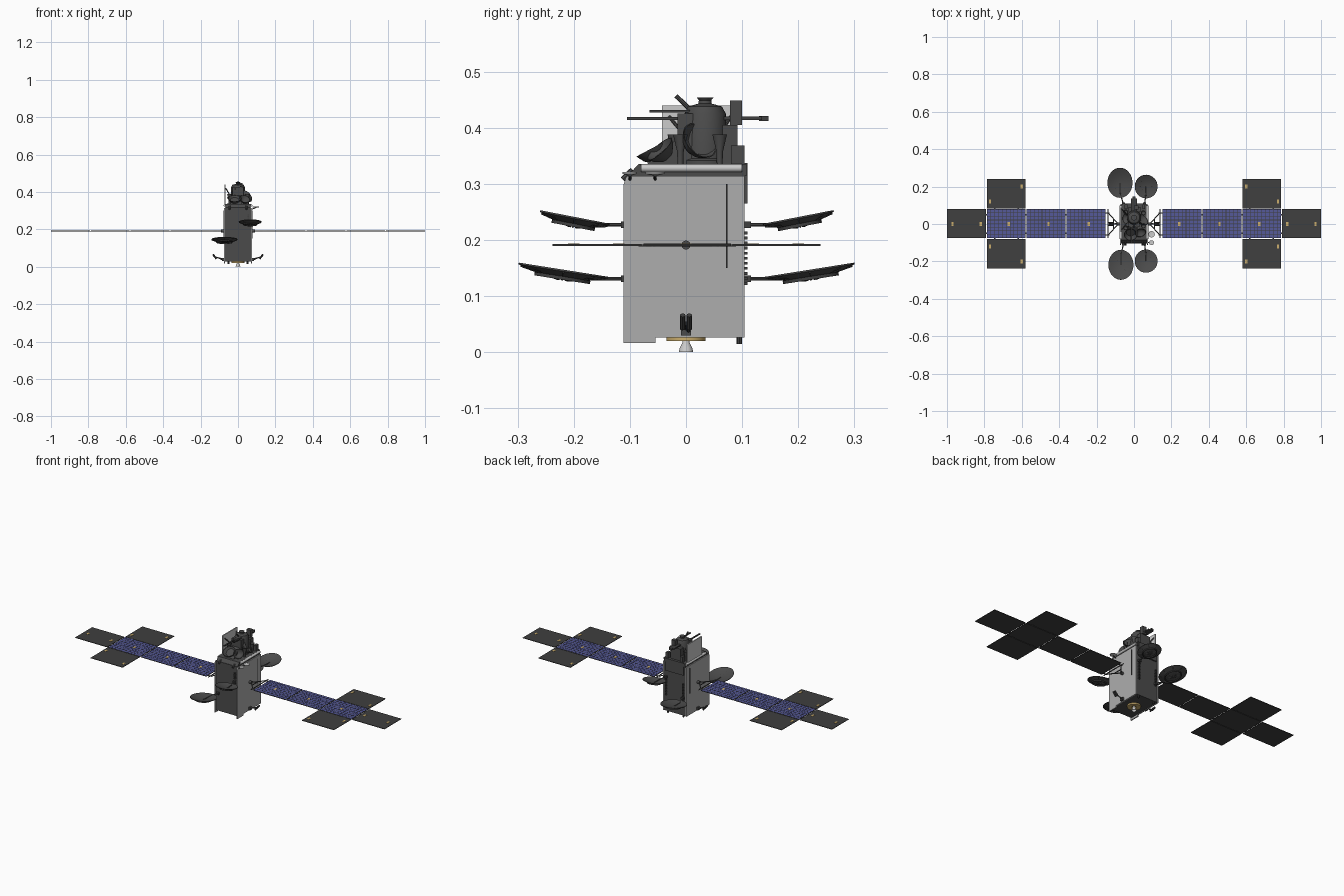
import bpy, bmesh, math
from mathutils import Vector, Matrix

if "Cube" in bpy.data.objects:
    bpy.data.objects.remove(bpy.data.objects["Cube"])


def mat(name, rgb):
    m = bpy.data.materials.new(name)
    m.diffuse_color = (*rgb, 1)
    m.use_nodes = True
    m.node_tree.nodes["Principled BSDF"].inputs["Base Color"].default_value = m.diffuse_color
    return m


DARK = mat("dark_foil", (0.07, 0.07, 0.07))
BLACK = mat("panel_black", (0.05, 0.05, 0.05))
GREY = mat("radiator_grey", (0.42, 0.42, 0.42))
WHITE = mat("pale_grey", (0.65, 0.65, 0.65))
BLUE = mat("cell_blue", (0.09, 0.1, 0.32))
GOLD = mat("gold", (0.6, 0.42, 0.15))


def finish(name, bm, m):
    bmesh.ops.recalc_face_normals(bm, faces=bm.faces)
    me = bpy.data.meshes.new(name)
    bm.to_mesh(me)
    bm.free()
    me.materials.append(m)
    ob = bpy.data.objects.new(name, me)
    bpy.context.collection.objects.link(ob)
    return ob


def add_box(bm, lo, hi):
    lo, hi = Vector(lo), Vector(hi)
    M = Matrix.Translation((lo + hi) / 2) @ Matrix.Diagonal((*(hi - lo), 1))
    bmesh.ops.create_cube(bm, size=1, matrix=M)


def boxes(name, pairs, m):
    bm = bmesh.new()
    for lo, hi in pairs:
        lo, hi = zip(*[(min(a, b), max(a, b)) for a, b in zip(lo, hi)])
        add_box(bm, lo, hi)
    return finish(name, bm, m)


def rods(name, segs, r, m, n=8):
    bm = bmesh.new()
    for p, q in segs:
        p, q = Vector(p), Vector(q)
        M = Matrix.Translation((p + q) / 2) @ (q - p).to_track_quat('Z', 'Y').to_matrix().to_4x4()
        bmesh.ops.create_cone(bm, cap_ends=True, segments=n, radius1=r, radius2=r,
                              depth=(q - p).length, matrix=M)
    return finish(name, bm, m)


def lathe(name, prof, loc, m, rot=(0, 0, 0), scale=(1, 1, 1), n=32):
    bm = bmesh.new()
    vs = [bm.verts.new((r, 0, z)) for r, z in prof]
    es = [bm.edges.new(e) for e in zip(vs, vs[1:])]
    bmesh.ops.spin(bm, geom=vs + es, cent=(0, 0, 0), axis=(0, 0, 1), angle=2 * math.pi, steps=n)
    bmesh.ops.remove_doubles(bm, verts=bm.verts, dist=1e-5)
    ob = finish(name, bm, m)
    ob.location, ob.rotation_euler, ob.scale = loc, rot, scale
    return ob


def prism(name, yz, x0, x1, m):
    bm = bmesh.new()
    f = bm.faces.new([bm.verts.new((x0, y, z)) for y, z in yz])
    g = bmesh.ops.extrude_face_region(bm, geom=[f])['geom']
    bmesh.ops.translate(bm, vec=(x1 - x0, 0, 0), verts=[v for v in g if isinstance(v, bmesh.types.BMVert)])
    return finish(name, bm, m)


# main body, side radiators and chamfered top deck
boxes("body_core", [((-.07, -.104, .028), (.07, .103, .316))], DARK)
for s, n in ((-1, "left"), (1, "right")):
    prism(n + "_radiator", [(-.111, .016), (-.054, .016), (-.054, .026), (.104, .026),
                            (.104, .314), (-.106, .314), (-.111, .3)], s * .069, s * .075, GREY)
prism("top_deck", [(-.104, .314), (-.085, .335), (.108, .335), (.108, .314)], -.068, .068, DARK)
rods("deck_pipes", [((x, -.08, .328), (x, .1, .328)) for x in (-.07, .07)], .007, WHITE, 12)
boxes("back_plate", [((-.06, .103, .265), (.06, .11, .337))], DARK)
boxes("front_back_combs", [((x, .1, .12 + i * .009), (x + .008, .11, .125 + i * .009))
                           for x in (-.06, .05) for i in range(11)]
      + [((.05, -.111, .243 + i * .008), (.06, -.1, .248 + i * .008)) for i in range(5)], BLACK)
boxes("side_rails", [((s * .074, .071, .15), (s * .078, .074, .3)) for s in (-1, 1)], BLACK)
rods("front_sensors", [((x, -.113, .308), (x, -.095, .325)) for x in (-.045, .045)], .005, DARK)

# main engine and its ring
lathe("engine_ring", [(.012, .02), (.035, .02), (.035, .028), (.012, .028), (.012, .02)], (0, 0, 0), GOLD)
lathe("engine_nozzle", [(.013, 0), (.011, .008), (.006, .018), (.005, .03), (.004, .018), (.009, .008), (.013, 0)],
      (0, 0, 0), WHITE)
rods("bottom_thrusters", [((x, y, .015), (x, y, .03)) for x in (-.05, .05) for y in (.095,)], .005, BLACK)

# side thruster booms
for s, n in ((-1, "left"), (1, "right")):
    rods(n + "_thruster_boom", [((s * .075, 0, .04), (s * .122, 0, .052)), ((s * .075, .006, .034), (s * .11, 0, .049))],
         .003, DARK)
    rods(n + "_thrusters", [((s * .115, y, .042), (s * .134, y, .066)) for y in (-.006, .006)], .005, BLACK)
    boxes(n + "_boom_base", [((s * .073, -.009, .03), (s * .085, .009, .046))], DARK)

# solar wings
PZ, Y0, Y1 = .191, -.076, .08
XS = [(.152, .362), (.367, .575), (.58, .787), (.792, 1.0)]
for s, n in ((-1, "left"), (1, "right")):
    panels = [((s * a, Y0, PZ - .0015), (s * b, Y1, PZ + .0015)) for a, b in XS]
    a, b = XS[2]
    panels += [((s * a, Y1 + .003, PZ - .0015), (s * b, .24, PZ + .0015)),
               ((s * a, Y0 - .003, PZ - .0015), (s * b, -.238, PZ + .0015))]
    boxes(n + "_solar_panels", panels, BLACK)
    cells = []
    for a, b in XS[:3]:
        dx, dy = (b - a) / 10, (Y1 - Y0) / 8
        cells += [((s * (a + i * dx + .0015), Y0 + j * dy + .0015, PZ + .001),
                   (s * (a + (i + 1) * dx - .0015), Y0 + (j + 1) * dy - .0015, PZ + .0022))
                  for i in range(10) for j in range(8)]
    boxes(n + "_solar_cells", cells, BLUE)
    pads = [(a + .09, y) for a, b in XS[:3] for y in (0,)] + [(.97, .0), (.82, 0), (.6, .2), (.6, -.2), (.77, .12), (.77, -.12)]
    boxes(n + "_panel_pads", [((s * (x - .006), y - .01, PZ), (s * (x + .006), y + .01, PZ + .003)) for x, y in pads], GOLD)
    # hinges between panels
    hx = [XS[i][1] + .0025 for i in range(3)]
    boxes(n + "_hinges", [((s * (x - .007), y - .004, PZ - .003), (s * (x + .007), y + .004, PZ + .001))
                          for x in hx for y in (-.05, .05)]
          + [((s * (x - .004), y - .007, PZ - .003), (s * (x + .004), y + .007, PZ + .001))
             for x in (.62, .745) for y in (Y0 - .002, Y1 + .002)], BLACK)
    # wing yoke
    rods(n + "_yoke", [((s * .085, 0, PZ), (s * .138, y, PZ)) for y in (-.06, .06)]
         + [((s * .138, -.076, PZ), (s * .138, .08, PZ)), ((s * .11, -.03, PZ), (s * .11, .03, PZ))]
         + [((s * .13, y, PZ), (s * .156, y, PZ)) for y in (-.06, .06)], .0028, DARK)
    rods(n + "_wing_drive", [((s * .073, 0, PZ), (s * .09, 0, PZ))], .008, DARK, 16)

# four large reflectors: x, y, z, radius x, radius y, arm height
front_prof = [(0, -.014), (.35, -.0125), (.7, -.007), (1, 0), (1, -.003), (.7, -.010), (.35, -.0155), (0, -.017)]
for nm, x, y, z, rx, ry, az in (("front_left", -.07, -.218, .147, .067, .081, .131), ("back_left", -.075, .22, .147, .067, .081, .131),
                                ("front_right", .065, -.198, .241, .061, .063, .227), ("back_right", .065, .2, .241, .061, .064, .227)):
    s = 1 if y > 0 else -1
    tilt = (s * math.radians(9 if rx > .065 else 11), 0, 0)
    lathe(nm + "_dish", front_prof, (x, y, z), DARK, tilt, (rx, ry, 1), 40)
    ring = [(.55, -.012), (.62, -.012), (.62, -.018), (.55, -.018), (.55, -.012)]
    lathe(nm + "_dish_back_ring", ring, (x, y, z), BLACK, tilt, (rx, ry, 1), 24)
    sp = [((.1 * math.cos(a), .1 * math.sin(a), -.018), (.95 * math.cos(a), .95 * math.sin(a), -.005))
          for a in [k * math.pi / 4 for k in range(8)]]
    sp = [[(p[0] * rx, p[1] * ry, p[2]) for p in pr] for pr in sp]
    ob = rods(nm + "_dish_ribs", sp, .0018, BLACK, 6)
    ob.location, ob.rotation_euler = (x, y, z), tilt
    ax = math.copysign(.055, x)
    rods(nm + "_dish_arm", [((ax, s * .1, az), (x, s * (abs(y) - ry + .03), az)),
                            ((x, s * (abs(y) - ry + .03), az), (x, y, z - .015))], .003, DARK)
    boxes(nm + "_arm_joint", [((ax - .008, s * .1, az - .006), (ax + .008, s * .116, az + .006))], BLACK)

# antenna tower on the top deck
boxes("tower_plate", [((-.072, -.043, .335), (-.066, .088, .44))], WHITE)
rods("tower_plate_struts", [((-.066, y, .42), (-.02, .03, .345)) for y in (-.03, .08)], .003, DARK)
lathe("tower_drum", [(0, .335), (.045, .335), (.045, .342), (.039, .345), (.037, .425), (.03, .438), (.012, .443),
                     (.011, .449), (.015, .454), (0, .454)], (0, .034, 0), DARK)
boxes("tower_boxes", [((-.03, .065, .335), (.035, .092, .405)), ((.0, .078, .405), (.025, .1, .449)),
                      ((-.05, .08, .335), (-.035, .104, .368)), ((.045, .08, .335), (.06, .104, .368)),
                      ((-.03, -.015, .335), (.03, .02, .425))], DARK)
boxes("tower_booms", [((-.02, -.105, .414), (-.012, .0, .419)), ((.012, -.065, .427), (.02, .02, .432)),
                      ((-.016, .06, .414), (.016, .135, .42)), ((-.008, .13, .412), (.008, .147, .421))], BLACK)
rods("tower_antenna", [((0, -.018, .457), (.0, .004, .436))], .004, DARK)
# small shaped reflectors with feeds around the tower
cup = [(0, -.026), (.015, -.022), (.028, -.01), (.036, .004), (.034, .004), (.026, -.008), (.014, -.019), (0, -.023)]
for nm, loc, rot, k in (("front_feed", (-.018, -.055, .362), (math.radians(28), 0, 0), 1.0),
                        ("right_feed", (.045, .022, .375), (math.radians(-35), math.radians(50), 0), 1.0),
                        ("left_feed", (-.04, .03, .385), (0, math.radians(-50), 0), .8),
                        ("front_right_feed", (.035, -.045, .36), (math.radians(40), math.radians(20), 0), .8)):
    lathe(nm + "_reflector", cup, loc, DARK, rot, (k, k, k), 28)
prism("front_feed_mount", [(-.07, .335), (-.045, .356), (-.01, .385), (-.01, .335)], -.04, .02, DARK)
for i, (x, y) in enumerate(((-.045, -.02), (.05, -.01), (.05, .06), (-.045, .065))):
    lathe("feed_horn_%d" % i, [(0, 0), (.005, 0), (.006, .025), (.013, .055), (.011, .055), (0, .03)],
          (x, y, .333), DARK, n=20)

# small disc antennas at the right front edge
for i, (y, r, z) in enumerate(((-.055, .017, .318), (-.1, .013, .318))):
    lathe("small_disc_%d" % i, [(0, -.004), (r, 0), (r, .003), (0, .001)], (.094, y, z), WHITE, n=20)
    rods("small_disc_arm_%d" % i, [((.068, y, .306), (.094, y, z - .003))], .0025, DARK)

# smooth round parts, keep edges sharp
for o in bpy.data.objects:
    o.select_set(True)
bpy.context.view_layer.objects.active = bpy.data.objects["tower_drum"]
bpy.ops.object.shade_smooth_by_angle(angle=math.radians(35))
